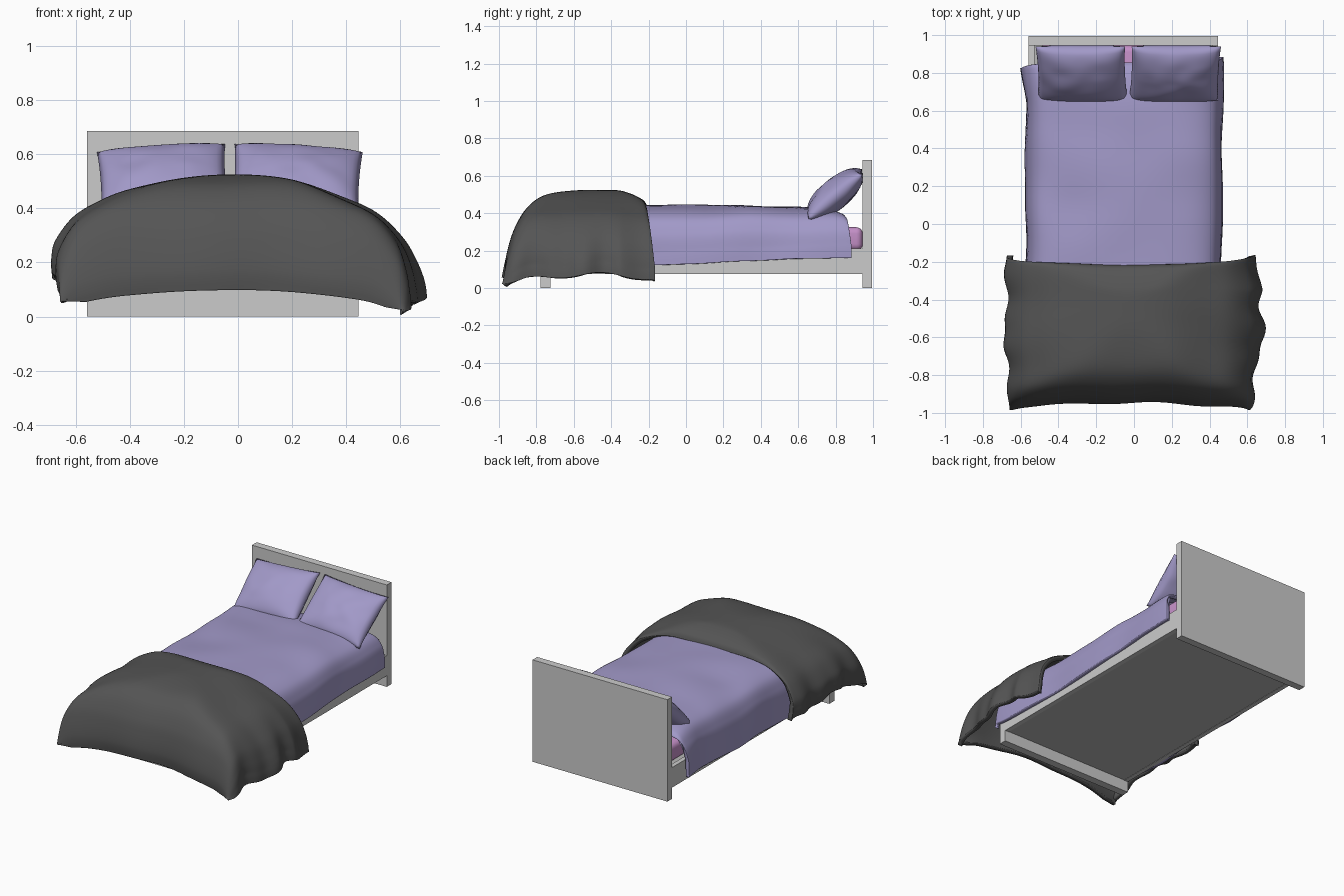
import bpy, bmesh, math
from mathutils import Vector, noise

if "Cube" in bpy.data.objects:
    bpy.data.objects.remove(bpy.data.objects["Cube"])


def material(name, rgb):
    m = bpy.data.materials.new(name)
    m.diffuse_color = (*rgb, 1)
    m.use_nodes = True
    m.node_tree.nodes["Principled BSDF"].inputs["Base Color"].default_value = m.diffuse_color
    return m


PURPLE = material("purple_fabric", (0.36, 0.32, 0.58))
DARK = material("dark_fabric", (0.09, 0.09, 0.09))
PINK = material("pink_fabric", (0.56, 0.28, 0.58))
BASE = material("base_grey", (0.48, 0.48, 0.48))


def finish(name, bm, mat=None, smooth=False):
    me = bpy.data.meshes.new(name)
    bm.to_mesh(me)
    bm.free()
    ob = bpy.data.objects.new(name, me)
    bpy.context.collection.objects.link(ob)
    if mat:
        me.materials.append(mat)
    if smooth:
        for p in me.polygons:
            p.use_smooth = True
    return ob


def box(name, x0, x1, y0, y1, z0, z1, mat=None, bevel=0):
    bm = bmesh.new()
    bmesh.ops.create_cube(bm, size=1)
    for v in bm.verts:
        v.co = Vector((x0 + (v.co.x + .5) * (x1 - x0),
                       y0 + (v.co.y + .5) * (y1 - y0),
                       z0 + (v.co.z + .5) * (z1 - z0)))
    if bevel:
        bmesh.ops.bevel(bm, geom=bm.edges[:], offset=bevel, segments=5,
                        profile=.5, affect='EDGES')
    return finish(name, bm, mat, bool(bevel))


def spline(pts, t):
    """Catmull-Rom point at t in 0..1 along 2D points."""
    n = len(pts) - 1
    i = min(int(t * n), n - 1)
    f = t * n - i
    a, b, c, d = (Vector(pts[max(0, min(n, i + k))]) for k in (-1, 0, 1, 2))
    return .5 * (2 * b + (c - a) * f + (2 * a - 5 * b + 4 * c - d) * f * f
                 + (3 * b - a - 3 * c + d) * f ** 3)


def cloth(name, across, along, top, thickness, shape, mat, trim, nu=96, nv=72):
    """Draped sheet: (x, z) profile crossed with (y, z) profile, back to front.
    trim rounds off the front corners of the cloth."""
    bm = bmesh.new()
    rows = []
    for j in range(nv + 1):
        y, zy = spline(along, j / nv)
        cut = trim * max(0, (j / nv - .6) / .4) ** 2
        row = []
        for i in range(nu + 1):
            x, zx = spline(across, cut + (1 - 2 * cut) * i / nu)
            dx, dy = max(0, top - zx), max(0, top - zy)
            z = top - (dx ** 3 + dy ** 3) ** (1 / 3)
            co = shape(x, y, z, dx, dy)
            if co.z < .05:  # soft stop above the floor
                co.z = .012 + .038 * math.exp((co.z - .05) / .038)
            row.append(bm.verts.new(co))
        rows.append(row)
    for a, b in zip(rows, rows[1:]):
        for i in range(nu):
            bm.faces.new((a[i], b[i], b[i + 1], a[i + 1]))
    ob = finish(name, bm, mat, True)
    s = ob.modifiers.new("thickness", 'SOLIDIFY')
    s.thickness = thickness
    s.offset = -1
    return ob


def wrinkle(x, y, z, fx=3, fy=4):
    return noise.noise(Vector((x * fx, y * fy, z * 2)))


# Bed frame
box("headboard", -.558, .445, .945, .995, 0, .685)
box("footboard", -.558, .445, -.778, -.725, 0, .21)
for name, x in (("left_rail", -.558), ("right_rail", .415)):
    box(name, x, x + .03, -.725, .945, .075, .21)
box("bed_base", -.528, .415, -.725, .945, .077, .2, BASE)
box("mattress", -.51, .41, -.72, .945, .2, .325, PINK, .035)


# Duvet
def duvet_shape(x, y, z, dx, dy):
    side = min(1, dx / .25)
    sgn = 1 if x > -.05 else -1
    n = wrinkle(x, y, z)
    back = min(1, max(0, (y - .65) / .2))
    x += sgn * side * (.006 * math.sin(9 * y + sgn) + .008 * n)
    if sgn < 0:
        x -= side * .022 * back
    y += .03 * side * back * sgn
    z += .012 * n + side * .03 * (y if sgn > 0 else .5 * y + .3 * n)
    return Vector((x, y, z))


cloth("duvet",
      [(-.575, .09), (-.57, .2), (-.555, .3), (-.5, .385), (-.35, .425), (-.05, .445),
       (.25, .43), (.4, .385), (.455, .3), (.467, .2), (.47, .135)],
      [(.855, .36), (.85, .375), (.82, .398), (.72, .42), (.45, .435), (.1, .445), (-.3, .45),
       (-.6, .44), (-.72, .41), (-.775, .32), (-.795, .2)],
      .45, .025, duvet_shape, PURPLE, .1)


# Dark throw over the foot of the bed
def throw_shape(x, y, z, dx, dy):
    side, front = min(1, dx / .4), min(1, dy / .4)
    sgn = 1 if x > 0 else -1
    n = wrinkle(x, y, z)
    # the front corners draw in and droop, the side and front drapes fold
    taper = max(0, (-.6 - y) / .35)
    x *= 1 - side * taper * (.1 if sgn > 0 else .04)
    x += sgn * side ** 2 * (.009 * math.sin(34 * y + sgn) + .009 * math.sin(19 * y) + .012 * n)
    z -= .11 * front * side
    y += -.06 * front * side + front * (.006 * math.sin(13 * x) + .01 * n)
    if y > -.35:
        lift = (y + .35) / .15
        y += .045 * side * lift - .02 * (1 - side) * lift
        if sgn > 0:
            x *= 1 - .07 * side * min(1, lift)
    z += .009 * n + .016 * side * (1 - front) * math.sin(15 * y + 2 * sgn)
    z += (.04 if sgn < 0 else .01) * side ** 2 * (1 - front)
    return Vector((x, y, z))


cloth("throw",
      [(-.675, .11), (-.68, .17), (-.67, .25), (-.61, .35), (-.52, .415), (-.4, .468),
       (-.2, .512), (0, .525), (.2, .505), (.4, .43), (.52, .37), (.61, .28), (.655, .19),
       (.675, .11), (.68, .06)],
      [(-.195, .44), (-.22, .475), (-.3, .508), (-.4, .525), (-.6, .52), (-.75, .495),
       (-.84, .44), (-.9, .35), (-.93, .26), (-.945, .17), (-.94, .1)],
      .527, .03, throw_shape, DARK, .25, 110, 96)


# Pillows
def pillow(name, cx, roll, seed):
    bm = bmesh.new()
    half_w, half_l, half_t = .237, .188, .08
    for s in (1, -1):
        g = bmesh.ops.create_grid(bm, x_segments=32, y_segments=32, size=1)["verts"]
        for v in g:
            u, w = v.co.x, v.co.y
            puff = max(0, (1 - u * u) * (1 - w * w)) ** .45
            n = noise.noise(Vector((u * 2 + seed, w * 2, s)))
            v.co = Vector((half_w * u * (1 - .03 * (1 - w * w)),
                           half_l * w * (1 - .04 * (1 - u * u)),
                           s * puff * (half_t + .008 * n)))
    bmesh.ops.remove_doubles(bm, verts=bm.verts, dist=.0005)
    bmesh.ops.recalc_face_normals(bm, faces=bm.faces)
    ob = finish(name, bm, PURPLE, True)
    ob.rotation_euler = (math.radians(40), math.radians(roll), 0)
    ob.location = (cx, .797, .502)
    return ob


pillow("left_pillow", -.277, -3.5, 0)
pillow("right_pillow", .217, 3.5, 5)
